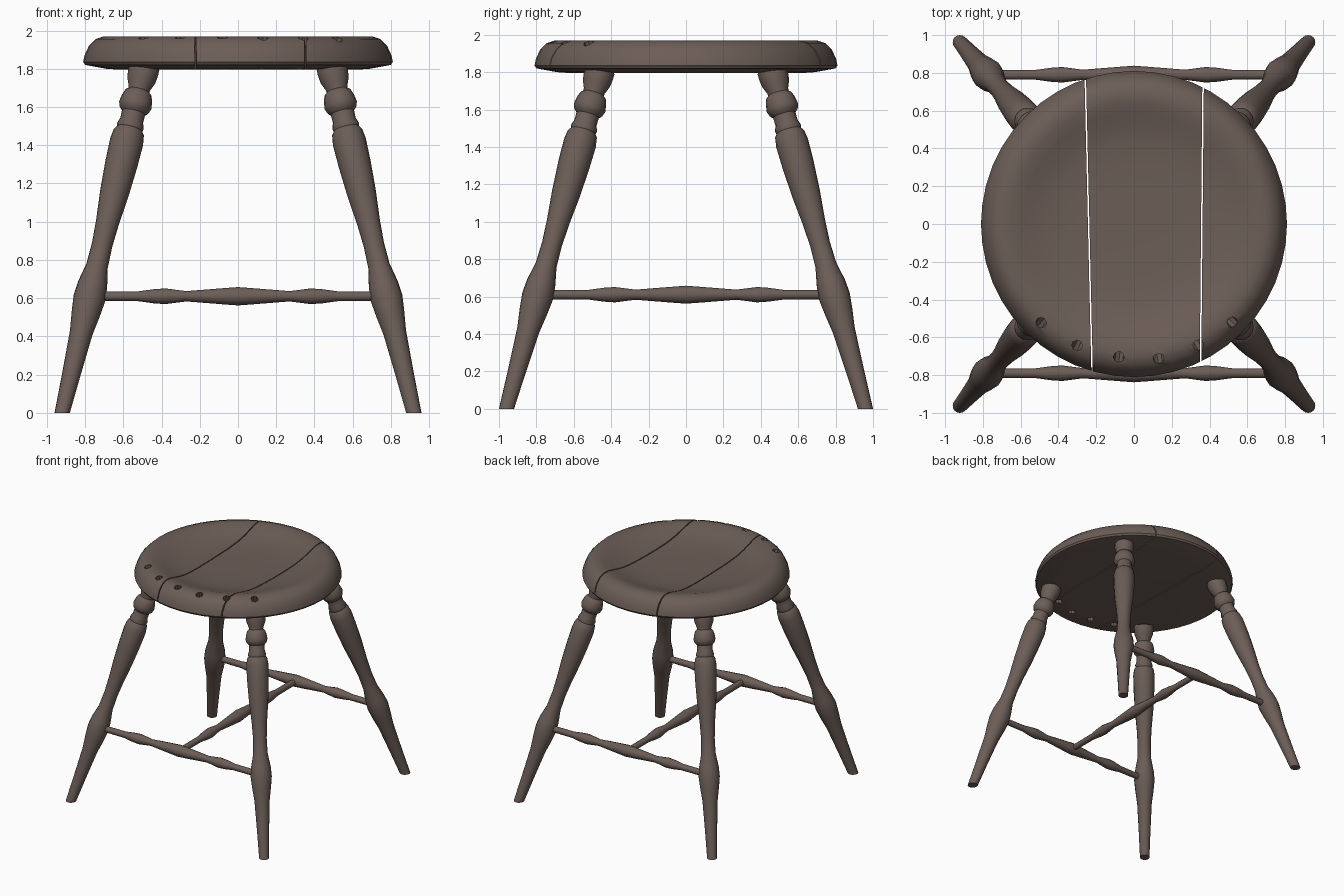
import bpy, bmesh, math
from mathutils import Vector, Matrix

cube = bpy.data.objects.get("Cube")
if cube:
    bpy.data.objects.remove(cube, do_unlink=True)

wood = bpy.data.materials.new("dark_brown_wood")
wood.use_nodes = True
COLOUR = (0.15, 0.111, 0.094, 1)
wood.diffuse_color = COLOUR
shader = wood.node_tree.nodes["Principled BSDF"]
shader.inputs["Base Color"].default_value = COLOUR
shader.inputs["Roughness"].default_value = 0.8


def finish(name, bm, angle=40):
    """Turn a bmesh into a smooth-shaded wooden object."""
    bmesh.ops.recalc_face_normals(bm, faces=bm.faces[:])
    mesh = bpy.data.meshes.new(name)
    bm.to_mesh(mesh)
    bm.free()
    mesh.materials.append(wood)
    ob = bpy.data.objects.new(name, mesh)
    bpy.context.collection.objects.link(ob)
    smooth(ob, angle)
    return ob


def smooth(ob, angle):
    bpy.ops.object.select_all(action='DESELECT')
    ob.select_set(True)
    bpy.context.view_layer.objects.active = ob
    bpy.ops.object.shade_smooth_by_angle(angle=math.radians(angle))


def lathe(profile, start, axis, sides):
    """Closed turned solid: profile holds (distance along axis, radius)."""
    bm = bmesh.new()
    turn = Vector((0, 0, 1)).rotation_difference(axis.normalized()).to_matrix()
    rings = []
    for dist, radius in profile:
        ring = []
        for i in range(sides):
            a = math.tau * i / sides
            rim = turn @ Vector((math.cos(a), math.sin(a), 0)) * radius
            ring.append(bm.verts.new(start + axis * dist + rim))
        rings.append(ring)
    for low, high in zip(rings, rings[1:]):
        for i in range(sides):
            j = (i + 1) % sides
            bm.faces.new((low[i], low[j], high[j], high[i]))
    bm.faces.new(rings[0][::-1])
    bm.faces.new(rings[-1])
    return bm


# Dished round seat
UP = Vector((0, 0, 1))
seat_profile = [(1.795, 0.1), (1.795, 0.62), (1.80, 0.69), (1.82, 0.80),
                (1.835, 0.81), (1.87, 0.803), (1.92, 0.78), (1.955, 0.745),
                (1.97, 0.70), (1.967, 0.65), (1.95, 0.59), (1.928, 0.52),
                (1.912, 0.44), (1.903, 0.33), (1.90, 0.2), (1.899, 0.08)]
seat = finish("seat", lathe(seat_profile, Vector(), UP, 48))


def cut(cutter):
    """Subtract a cutter from the seat and remove it."""
    cutter.hide_render = True
    mod = seat.modifiers.new("cut", 'BOOLEAN')
    mod.operation = 'DIFFERENCE'
    mod.solver = 'EXACT'
    mod.object = cutter
    bpy.context.view_layer.objects.active = seat
    bpy.ops.object.modifier_apply(modifier=mod.name)
    bpy.data.objects.remove(cutter, do_unlink=True)


# Gaps between the three seat planks
for back_x, front_x in ((-0.258, -0.222), (0.366, 0.352)):
    bm = bmesh.new()
    bmesh.ops.create_cube(bm, size=1, matrix=Matrix.Diagonal((0.008, 1.8, 0.5, 1)))
    lean = math.atan2(front_x - back_x, 1.55)
    place = Matrix.Translation(((back_x + front_x) / 2, 0, 1.88))
    bmesh.ops.transform(bm, matrix=place @ Matrix.Rotation(lean, 4, 'Z'), verts=bm.verts[:])
    cut(finish("plank_gap_cutter", bm))

# Slanted spindle holes along the front rim
for x, y in ((-0.49, -0.52), (-0.30, -0.64), (-0.08, -0.70),
             (0.13, -0.71), (0.34, -0.64), (0.52, -0.52)):
    top = Vector((x, y, 1.955))
    axis = Vector((x * 0.55, y * 0.55, 1))
    cut(finish("hole_cutter", lathe([(-0.3, 0.029), (0.1, 0.029)], top, axis, 8)))
smooth(seat, 35)

# Four splayed turned legs, trimmed flat at the floor
leg_profile = [(-0.1, 0.036), (0, 0.039), (0.2, 0.048), (0.42, 0.06), (0.52, 0.075),
               (0.60, 0.084), (0.67, 0.078), (0.77, 0.057), (0.88, 0.054),
               (1.0, 0.061), (1.15, 0.076), (1.3, 0.085), (1.42, 0.088),
               (1.47, 0.08), (1.485, 0.068), (1.50, 0.072), (1.53, 0.061),
               (1.57, 0.062), (1.585, 0.078), (1.61, 0.087), (1.65, 0.08),
               (1.675, 0.07), (1.685, 0.056), (1.70, 0.058), (1.74, 0.075),
               (1.78, 0.08), (1.81, 0.08)]
for front_back, sy in (("front", -1), ("back", 1)):
    for side, sx in (("left", 1), ("right", -1)):
        foot = Vector((0.92 * sx, 0.96 * sy, 0))
        axis = (Vector((0.487 * sx, 0.457 * sy, 1.82)) - foot) / 1.82
        bm = lathe(leg_profile, foot, axis, 16)
        cutting = bmesh.ops.bisect_plane(bm, geom=bm.verts[:] + bm.edges[:] + bm.faces[:],
                                         plane_co=(0, 0, 0), plane_no=(0, 0, 1),
                                         clear_inner=True)
        rim = [e for e in cutting["geom_cut"] if isinstance(e, bmesh.types.BMEdge)]
        bmesh.ops.holes_fill(bm, edges=rim)
        finish(f"{front_back}_{side}_leg", bm)

# Turned stretchers: two across, one joining their middles
half = [(0, 0.048), (0.08, 0.042), (0.27, 0.027), (0.38, 0.041), (0.44, 0.037),
        (0.52, 0.026), (0.77, 0.025)]
stretcher_profile = [(-d, r) for d, r in reversed(half[1:])] + half
for name, centre, axis in (("front_stretcher", (0, -0.79, 0.61), (1, 0, 0)),
                           ("back_stretcher", (0, 0.79, 0.61), (1, 0, 0)),
                           ("middle_stretcher", (0, 0, 0.61), (0, 1, 0))):
    finish(name, lathe(stretcher_profile, Vector(centre), Vector(axis), 12))
